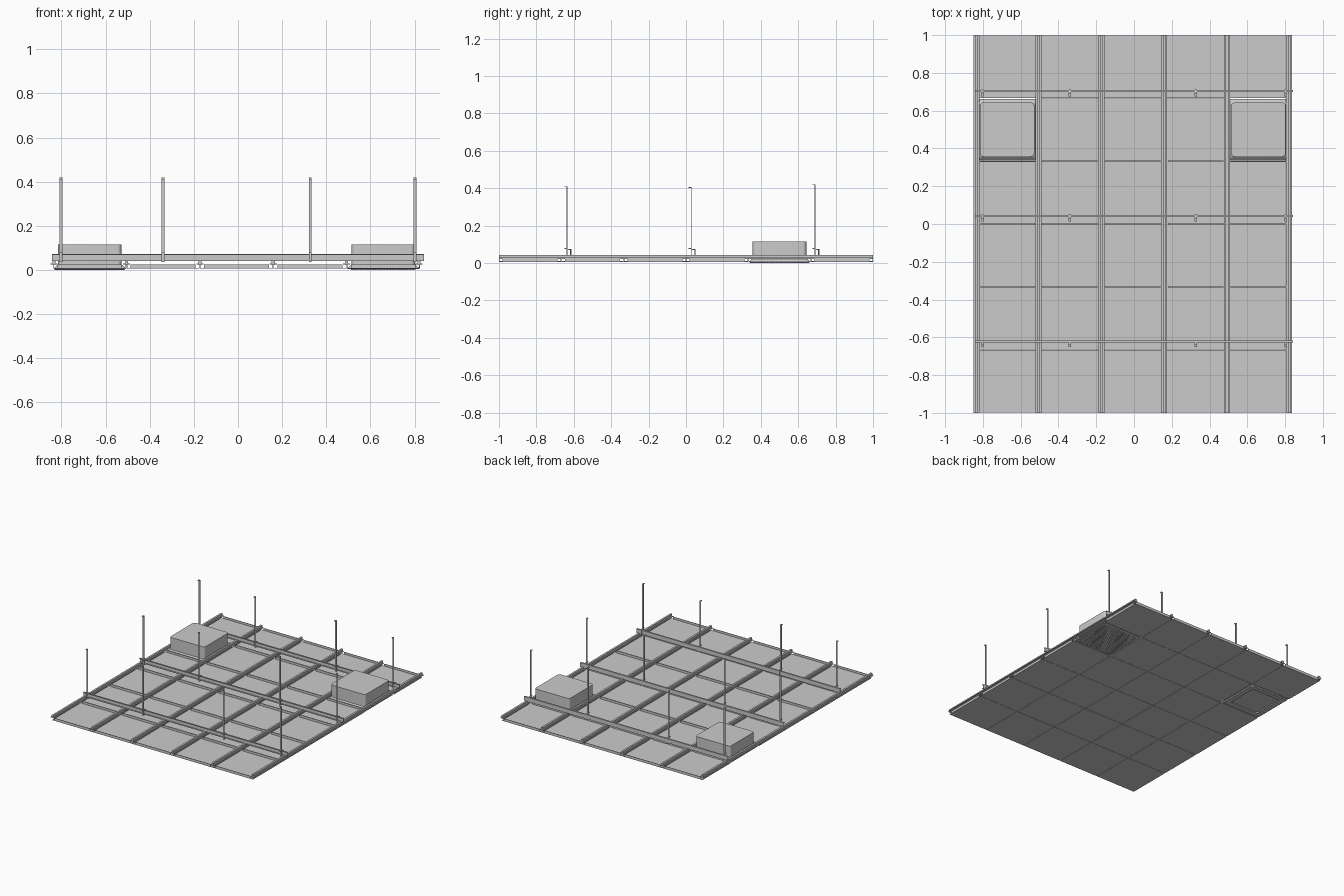
import bpy, bmesh, math

if "Cube" in bpy.data.objects:
    bpy.data.objects.remove(bpy.data.objects["Cube"])

X0, PX, PY = -0.838, 0.3326, 1 / 3     # grid origin and tile pitch
BEAMS = [(-0.622, 0.41), (0.042, 0.405), (0.704, 0.42)]   # y, hanger top


def add_box(bm, x0, x1, y0, y1, z0, z1):
    v = [bm.verts.new((x, y, z)) for z in (z0, z1)
         for x, y in ((x0, y0), (x1, y0), (x1, y1), (x0, y1))]
    for f in ((3, 2, 1, 0), (4, 5, 6, 7), (0, 1, 5, 4),
              (1, 2, 6, 5), (2, 3, 7, 6), (3, 0, 4, 7)):
        bm.faces.new([v[i] for i in f])


def finish(name, bm, smooth=False):
    me = bpy.data.meshes.new(name)
    bm.to_mesh(me)
    bm.free()
    ob = bpy.data.objects.new(name, me)
    bpy.context.collection.objects.link(ob)
    if smooth:
        bpy.context.view_layer.objects.active = ob
        ob.select_set(True)
        bpy.ops.object.shade_smooth_by_angle(angle=math.radians(30))
        ob.select_set(False)
    return ob


def boxes(name, items):
    bm = bmesh.new()
    for b in items:
        add_box(bm, *b)
    return finish(name, bm)


def rounded_loft(name, cx, cy, layers):
    """Stack of rounded squares (half size, z, corner radius), capped at both ends."""
    bm = bmesh.new()
    rings = []
    for h, z, r in layers:
        ring = []
        for q, (sx, sy) in enumerate(((1, 1), (-1, 1), (-1, -1), (1, -1))):
            for k in range(7):
                a = math.radians(90 * q + 15 * k)
                ring.append(bm.verts.new((cx + sx * (h - r) + r * math.cos(a),
                                          cy + sy * (h - r) + r * math.sin(a), z)))
        rings.append(ring)
    n = len(rings[0])
    for a, b in zip(rings, rings[1:]):
        for i in range(n):
            j = (i + 1) % n
            bm.faces.new((a[i], a[j], b[j], b[i]))
    bm.faces.new(rings[0][::-1])
    bm.faces.new(rings[-1])
    bmesh.ops.recalc_face_normals(bm, faces=bm.faces)
    return finish(name, bm, True)


# Ceiling tiles: shallow pans with upturned flanges, notched at the corners
for i in range(5):
    for j in range(6):
        if j == 4 and i in (0, 4):
            continue
        cx, cy = X0 + (i + 0.5) * PX, -1 + (j + 0.5) * PY
        hx, hy, e, t = PX / 2 - 0.001, PY / 2 - 0.001, 0.147, 0.003
        items = [(cx - hx, cx + hx, cy - hy, cy + hy, 0.006, 0.010)]
        for s in (-1, 1):
            a, b = sorted((s * hx, s * (hx - t)))
            items.append((cx + a, cx + b, cy - e, cy + e, 0.010, 0.026))
            a, b = sorted((s * hy, s * (hy - t)))
            items.append((cx - e, cx + e, cy + a, cy + b, 0.010, 0.026))
        boxes(f"ceiling_tile_{i}_{j}", items)

# Rails running front to back: upright web with a flat flange
for i in range(6):
    x = X0 + i * PX + (0.004 if i == 0 else -0.004 if i == 5 else 0)
    boxes(f"tile_rail_{i}", [(x - 0.007, x + 0.007, -1, 1, 0.022, 0.044),
                             (x - 0.016, x + 0.016, -1, 1, 0.026, 0.029)])

# Cross beams (C channels), hangers and their clips
for n, (y, top) in enumerate(BEAMS):
    boxes(f"cross_beam_{n}", [(-0.843, 0.843, y + 0.003, y + 0.006, 0.041, 0.072),
                              (-0.843, 0.843, y - 0.006, y + 0.003, 0.069, 0.072),
                              (-0.843, 0.843, y - 0.006, y + 0.003, 0.041, 0.044)])
    for k, x in enumerate((-0.802, -0.34, 0.327, 0.802)):
        yh, w = y - 0.014, 0.006
        boxes(f"hanger_{n}_{k}", [
            (x - w, x + w, yh - 0.002, yh + 0.002, 0.036, top),
            (x - w, x + w, yh - 0.014, yh + 0.002, top - 0.003, top),
            (x - w, x + w, yh - 0.002, y + 0.009, 0.036, 0.040),
            (x - w, x + w, yh - 0.002, y + 0.009, 0.073, 0.076),
            (x - w, x + w, y + 0.007, y + 0.009, 0.036, 0.076),
            (x - w, x + w, yh - 0.014, yh + 0.002, 0.076, 0.079)])

# Ceiling units replacing two tiles: a framed lamp and a perforated vent
CY = 0.5
LX, RX = X0 + PX / 2, X0 + 4.5 * PX
body = [(0.163, 0.006, 0.012), (0.160, 0.011, 0.012), (0.147, 0.022, 0.018),
        (0.144, 0.026, 0.02), (0.144, 0.116, 0.02)]
rounded_loft("framed_lamp", LX, CY,
             [(0.116, 0.007, 0.015), (0.120, 0.001, 0.015), (0.155, 0.0, 0.012)] + body)
rounded_loft("vent_unit", RX, CY, [(0.158, 0.004, 0.012)] + body)

# Vent grille: staggered rows of small studs
bm = bmesh.new()
N, P, r = 22, 0.0132, 0.0038
for a in range(N):
    for b in range(N):
        x = RX + (a - (N - 1) / 2) * P + (P / 4 if b % 2 else -P / 4)
        y = CY + (b - (N - 1) / 2) * P
        add_box(bm, x - r, x + r, y - r, y + r, 0.0, 0.005)
finish("vent_grille", bm)
